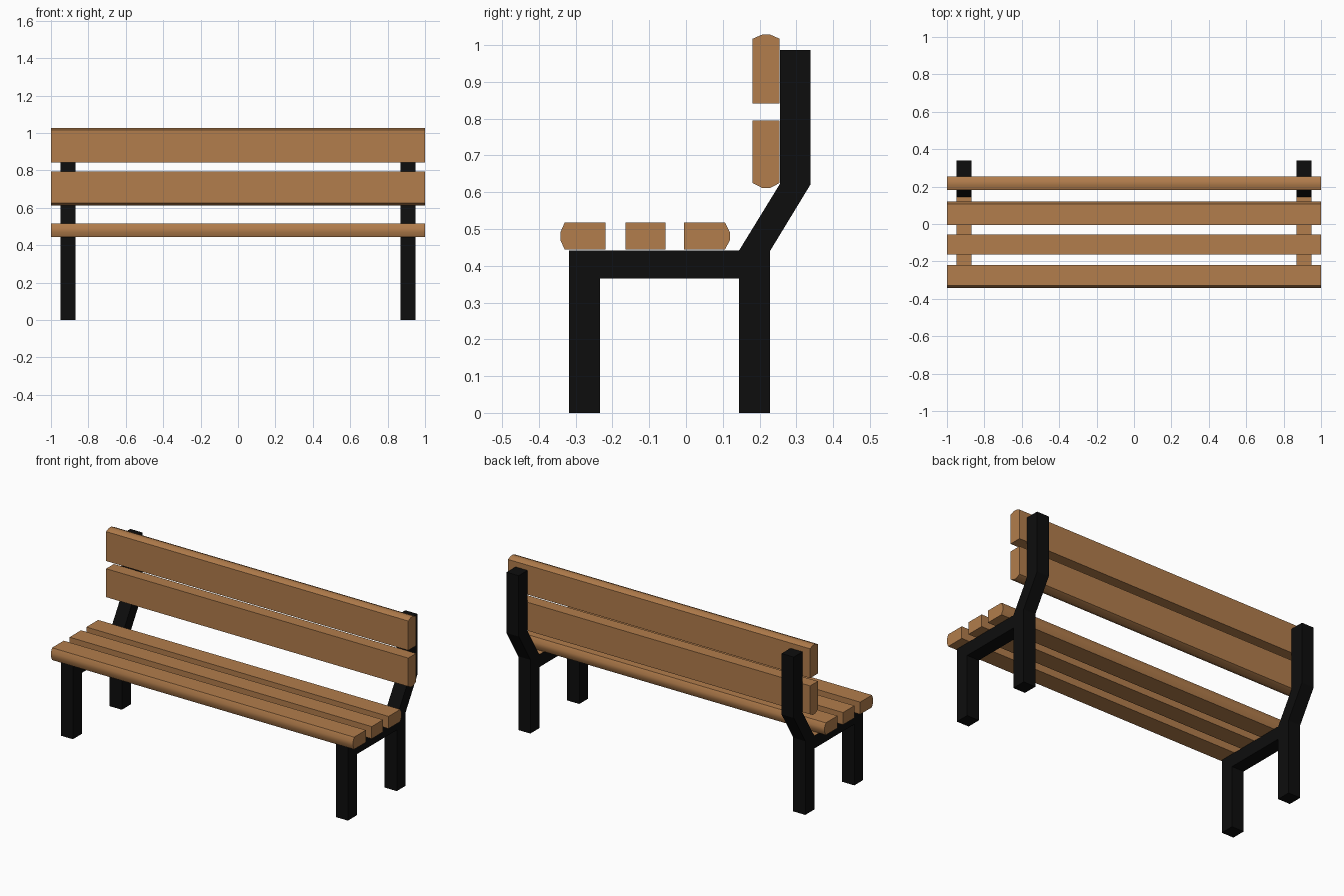
import bpy, bmesh, math

if "Cube" in bpy.data.objects:
    bpy.data.objects.remove(bpy.data.objects["Cube"])


def material(name, rgb):
    m = bpy.data.materials.new(name)
    m.diffuse_color = (*rgb, 1)
    m.use_nodes = True
    m.node_tree.nodes["Principled BSDF"].inputs["Base Color"].default_value = m.diffuse_color
    return m


WOOD = material("warm wood", (0.445, 0.205, 0.072))
BLACK = material("black metal", (0.004, 0.004, 0.004))


def extrude_x(name, profile, x0, x1, mats):
    """Extrude a closed (y, z) profile from x0 to x1."""
    bm = bmesh.new()
    face = bm.faces.new([bm.verts.new((x0, y, z)) for y, z in profile])
    ext = bmesh.ops.extrude_face_region(bm, geom=[face])
    verts = [g for g in ext["geom"] if isinstance(g, bmesh.types.BMVert)]
    bmesh.ops.translate(bm, verts=verts, vec=(x1 - x0, 0, 0))
    bmesh.ops.recalc_face_normals(bm, faces=bm.faces)
    me = bpy.data.meshes.new(name)
    bm.to_mesh(me)
    bm.free()
    for m in mats:
        me.materials.append(m)
    ob = bpy.data.objects.new(name, me)
    bpy.context.collection.objects.link(ob)
    return ob


def smooth(ob):
    bpy.ops.object.select_all(action='DESELECT')
    ob.select_set(True)
    bpy.context.view_layer.objects.active = ob
    bpy.ops.object.shade_smooth_by_angle(angle=math.radians(35))


# Side frames: front leg, seat rail, rear leg and bent back post
FRAME = [(-0.318, 0), (-0.234, 0), (-0.234, 0.365), (0.144, 0.365),
         (0.144, 0), (0.229, 0), (0.229, 0.441), (0.339, 0.622),
         (0.339, 0.986), (0.255, 0.986), (0.255, 0.622), (0.144, 0.441),
         (-0.318, 0.441)]
for name, x0 in (("left_frame", -0.95), ("right_frame", 0.87)):
    frame = extrude_x(name, FRAME, x0, x0 + 0.08, [BLACK, WOOD])
    # the top of the seat rail is wood coloured
    for p in frame.data.polygons:
        if p.normal.z > 0.9 and p.center.z < 0.5:
            p.material_index = 1

# Seat slats: the outer two have a rounded outside edge
B, T = 0.444, 0.517
SEAT = {
    "front_seat_slat": [(-0.219, B), (-0.219, T), (-0.330, T), (-0.341, 0.492),
                        (-0.341, 0.469), (-0.330, B)],
    "middle_seat_slat": [(-0.164, B), (-0.056, B), (-0.056, T), (-0.164, T)],
    "rear_seat_slat": [(-0.005, B), (0.106, B), (0.119, 0.469),
                       (0.119, 0.492), (0.106, T), (-0.005, T)],
}
# Backrest slats: rounded at the very top and very bottom
F, R = 0.181, 0.2545
BACK = {
    "upper_back_slat": [(F, 0.841), (R, 0.841), (R, 1.017), (0.230, 1.028),
                        (0.206, 1.028), (F, 1.017)],
    "lower_back_slat": [(F, 0.795), (F, 0.625), (0.206, 0.612),
                        (0.230, 0.612), (R, 0.625), (R, 0.795)],
}
for name, profile in {**SEAT, **BACK}.items():
    smooth(extrude_x(name, profile, -1, 1, [WOOD]))
